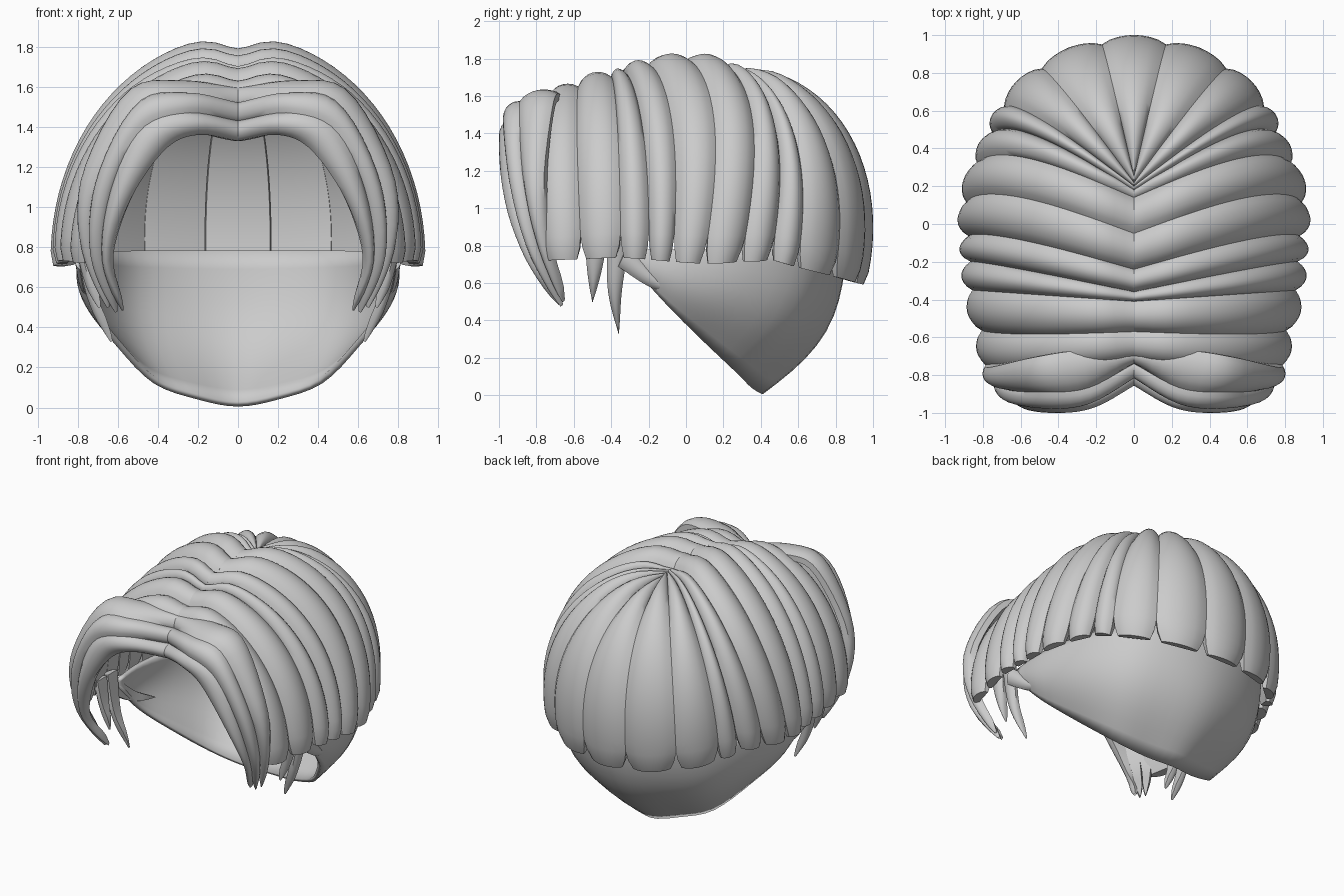
import bpy, bmesh
from math import sin, cos, pi, radians, exp
from mathutils import Vector

if "Cube" in bpy.data.objects:
    bpy.data.objects.remove(bpy.data.objects["Cube"])


def make_object(name, rings_or_grid, closed, mirror=True, solid=0.0):
    """Skin a list of equal-length point rows; closed rows become capped tubes."""
    bm = bmesh.new()
    rows = [[bm.verts.new(p) for p in row] for row in rings_or_grid]
    n = len(rows[0])
    for r0, r1 in zip(rows, rows[1:]):
        for j in range(n if closed else n - 1):
            k = (j + 1) % n
            bm.faces.new((r0[j], r0[k], r1[k], r1[j]))
    if closed:
        bm.faces.new(rows[0])
        bm.faces.new(rows[-1])
    bmesh.ops.remove_doubles(bm, verts=bm.verts, dist=0.0005)
    bmesh.ops.recalc_face_normals(bm, faces=bm.faces)
    me = bpy.data.meshes.new(name)
    bm.to_mesh(me)
    bm.free()
    ob = bpy.data.objects.new(name, me)
    bpy.context.collection.objects.link(ob)
    bpy.ops.object.select_all(action='DESELECT')
    ob.select_set(True)
    bpy.context.view_layer.objects.active = ob
    bpy.ops.object.shade_smooth_by_angle(angle=radians(40))
    if solid:
        m = ob.modifiers.new("thickness", 'SOLIDIFY')
        m.thickness = solid
        m.offset = -1
    if mirror:
        ob.modifiers.new("mirror", 'MIRROR').use_mirror_merge = False
    return ob


def spline(pts, n):
    """Catmull-Rom curve through the points, n+1 samples."""
    p = [Vector(q) for q in pts]
    p = [2 * p[0] - p[1]] + p + [2 * p[-1] - p[-2]]
    out = []
    for i in range(n + 1):
        t = i / n * (len(p) - 3)
        k = min(int(t), len(p) - 4)
        t -= k
        a, b, c, d = p[k:k + 4]
        out.append(0.5 * (2 * b + (c - a) * t + (2 * a - 5 * b + 4 * c - d) * t * t
                          + (3 * b - a - 3 * c + d) * t ** 3))
    return out


def lock(name, A, B, bulge=0.05, depth=0.04, pinch=0.12, mirror=True):
    """Hair lock between two edge curves, with a rounded outer side."""
    n = len(A)
    rings = []
    for i in range(n):
        a, b = A[i].copy(), B[i].copy()
        k = max(i, 2)
        w = B[k] - A[k]
        t = A[min(i + 1, n - 1)] + B[min(i + 1, n - 1)] - A[max(i - 1, 0)] - B[max(i - 1, 0)]
        nrm = t.cross(w).normalized()
        if i >= n - 2:
            f = pinch * (1 if i == n - 1 else 0.3)
            a, b = a.lerp(b, f), b.lerp(a, f)
        wid = (b - a).length
        h = min(bulge, 0.35 * wid + 0.008)
        d = min(depth, 0.4 * wid + 0.008)
        if i == n - 1:
            h, d = h * 0.75, d * 0.6
        ring = [a.lerp(b, s / 8) + nrm * h * max(sin(pi * s / 8), 0) ** 0.7 for s in range(9)]
        ring += [a.lerp(b, s) - nrm * d for s in (0.97, 0.5, 0.03)]
        rings.append(ring)
    return make_object(name, rings, True, mirror)


def edge(y0, z0, x1, y1, zc, end, bend=0.0, dip=0.065, n=24):
    """Edge curve falling from the parting over the dome to the rim."""
    out = []
    for i in range(n + 1):
        t = radians(end) * i / n
        x = x1 * sin(t)
        z = zc + (z0 - zc) * cos(t) - dip * exp(-(x / 0.12) ** 2)
        out.append(Vector((x, y0 + (y1 - y0) * sin(t) + bend * sin(2 * t), z)))
    return out


# Side locks: parting y, parting z, rim x, rim y, rim z, bend
side = [(-.72, 1.60, .76, -.76, .75, -.03), (-.57, 1.68, .81, -.56, .76, -.02),
        (-.41, 1.73, .86, -.35, .77, 0), (-.36, 1.75, .87, -.20, .76, .01),
        (-.24, 1.79, .88, -.07, .75, .04), (-.05, 1.82, .89, .10, .74, .09),
        (.14, 1.79, .83, .30, .75, .10), (.18, 1.76, .74, .46, .76, .09)]
curves = [edge(y0, z0, x, y, zc, 92, bend) for y0, z0, x, y, zc, bend in side]
for i in range(len(curves) - 1):
    lock(f"side_lock_{i + 1}", curves[i], curves[i + 1])

# Back locks fan out from the crown
fan = [(.18, 1.76, .74, .46, .76, 92, .09), (.20, 1.75, .69, .61, .80, 97, .06),
       (.22, 1.75, .49, .82, .84, 103, .03), (.25, 1.74, .17, .95, .85, 106, .02)]
back = [edge(y0, z0, x, y, zc, e, bd, 0.03) for y0, z0, x, y, zc, e, bd in fan]
for i in range(len(back) - 1):
    lock(f"back_lock_{i + 1}", back[i], back[i + 1])
other = [Vector((-p.x, p.y, p.z)) for p in back[-1]]
lock("back_lock_centre", back[-1], other, mirror=False)

# Curtain fringe swept out from the parting and curling in at the tips
fringe = [
    [(0, -.82, 1.33), (.2, -.92, 1.36), (.36, -.95, 1.29), (.53, -.94, 1.05), (.63, -.85, .75), (.56, -.68, .51)],
    [(0, -.80, 1.43), (.25, -.95, 1.47), (.48, -.97, 1.39), (.63, -.93, 1.1), (.68, -.83, .75), (.59, -.67, .47)],
    [(0, -.74, 1.52), (.25, -.87, 1.57), (.5, -.89, 1.52), (.70, -.87, 1.15), (.73, -.79, .8), (.63, -.66, .49)],
    [(0, -.66, 1.58), (.3, -.67, 1.61), (.55, -.71, 1.56), (.77, -.76, 1.15), (.77, -.73, .8), (.67, -.65, .52)]]
fc = [spline(p, 26) for p in fringe]
for i in range(3):
    lock(f"fringe_lock_{i + 1}", fc[i], fc[i + 1], bulge=0.04, pinch=0.35)

# Thin wisps in front of the ear
wisps = [[(.79, -.48, .84), (.75, -.49, .66), (.69, -.50, .50)],
         [(.79, -.36, .84), (.73, -.38, .56), (.63, -.36, .33)],
         [(.79, -.34, .74), (.76, -.15, .60), (.70, .04, .53)]]
for i, p in enumerate(wisps):
    mid = spline(p, 12)
    half = [0.055 * (1 - (k / 12) ** 1.5) + 0.002 for k in range(13)]
    across = Vector((0, 1, 0)) if i < 2 else Vector((0, .4, .9))
    A = [q - across * h for q, h in zip(mid, half)]
    B = [q + across * h for q, h in zip(mid, half)]
    lock(f"ear_wisp_{i + 1}", A, B, bulge=0.025, depth=0.025)


def both_sides(pts):
    return [(-x, y, z) for x, y, z in pts[:0:-1]] + pts


# Close-cropped nape shell below the rim
top = spline(both_sides([(0, .86, .78), (.3, .81, .78), (.55, .66, .78), (.72, .36, .78),
                         (.79, .0, .78), (.77, -.3, .78)]), 40)
low = spline(both_sides([(0, .41, .005), (.2, .35, .04), (.42, .27, .12), (.60, .08, .30),
                         (.73, -.1, .48), (.77, -.3, .70)]), 40)
grid = []
for a, b in zip(top, low):
    out = Vector((a.x, a.y - .1, -.35)).normalized()
    size = (a - b).length
    grid.append([a.lerp(b, s / 10) + out * size * 0.14 * sin(pi * s / 10) for s in range(11)])
make_object("nape_shell", grid, False, False, 0.03)
